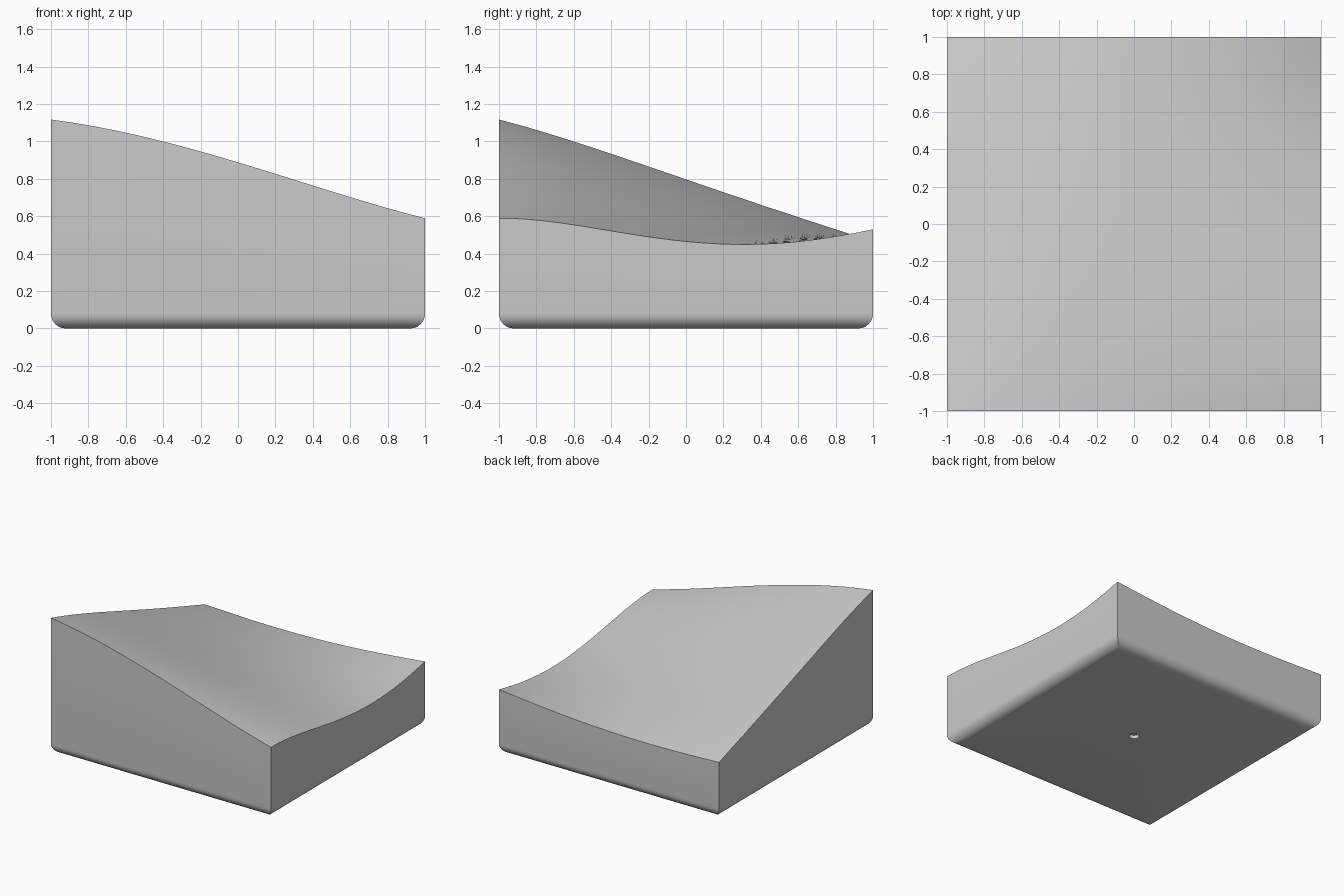
import bpy
import bmesh
import math
from mathutils import Vector

if "Cube" in bpy.data.objects:
    bpy.data.objects.remove(bpy.data.objects["Cube"], do_unlink=True)

N = 24          # grid steps along each side
FILLET = 0.08   # rounding of the lower edges
HOLE_R, HOLE_D = 0.038, 0.03

# Heights of the four top edges, sampled at equal steps
FRONT = (1.117, 1.024, 0.888, 0.733, 0.589)
BACK = (0.465, 0.449, 0.453, 0.482, 0.53)
LEFT = (1.117, 0.967, 0.797, 0.628, 0.465)
RIGHT = (0.589, 0.538, 0.465, 0.456, 0.53)


def curve(samples, t):
    """Smooth polynomial through equally spaced samples, t from 0 to 1."""
    u = t * (len(samples) - 1)
    total = 0
    for i, value in enumerate(samples):
        for j in range(len(samples)):
            if j != i:
                value *= (u - j) / (i - j)
        total += value
    return total


def height(u, v):
    """Surface blended between the four edge curves."""
    across = (1 - v) * curve(FRONT, u) + v * curve(BACK, u)
    along = (1 - u) * curve(LEFT, v) + u * curve(RIGHT, v)
    corners = ((1 - v) * ((1 - u) * FRONT[0] + u * FRONT[-1])
               + v * ((1 - u) * BACK[0] + u * BACK[-1]))
    return across + along - corners


bm = bmesh.new()

# Curved top surface
grid = [[bm.verts.new((2 * i / N - 1, 2 * j / N - 1, height(i / N, j / N)))
         for i in range(N + 1)] for j in range(N + 1)]
for j in range(N):
    for i in range(N):
        bm.faces.new((grid[j][i], grid[j][i + 1], grid[j + 1][i + 1], grid[j + 1][i]))

# Perimeter of the top, counter-clockwise
rim = (grid[0][:N] + [grid[j][N] for j in range(N)]
       + [grid[N][i] for i in range(N, 0, -1)] + [grid[j][0] for j in range(N, 0, -1)])
outline = [Vector((v.co.x, v.co.y, 0)) for v in rim]


def add_ring(previous, points, z):
    """Join a new closed ring to the previous one with quads."""
    ring = [bm.verts.new((p.x, p.y, z)) for p in points]
    for k in range(len(ring)):
        m = (k + 1) % len(ring)
        bm.faces.new((previous[k], ring[k], ring[m], previous[m]))
    return ring


# Straight sides and rounded lower edges
ring = rim
for k in range(9):
    a = k / 8 * math.pi / 2
    size = 1 - FILLET + FILLET * math.cos(a)
    ring = add_ring(ring, [p * size for p in outline], FILLET * (1 - math.sin(a)))

# Flat underside with a shallow round hole in the middle
circle = [p.normalized() * HOLE_R for p in outline]
ring = add_ring(ring, circle, 0)
ring = add_ring(ring, circle, HOLE_D)
bm.faces.new(ring[::-1])

bmesh.ops.recalc_face_normals(bm, faces=bm.faces)
mesh = bpy.data.meshes.new("sloped_block")
bm.to_mesh(mesh)
bm.free()
block = bpy.data.objects.new("sloped_block", mesh)
bpy.context.collection.objects.link(block)

# Plain grey material
grey = bpy.data.materials.new("light_grey")
grey.use_nodes = True
colour = (0.6, 0.6, 0.6, 1)
grey.diffuse_color = colour
grey.node_tree.nodes["Principled BSDF"].inputs["Base Color"].default_value = colour
mesh.materials.append(grey)

# Smooth curves with crisp edges
bpy.ops.object.select_all(action="DESELECT")
block.select_set(True)
bpy.context.view_layer.objects.active = block
bpy.ops.object.shade_smooth_by_angle(angle=math.radians(30))
